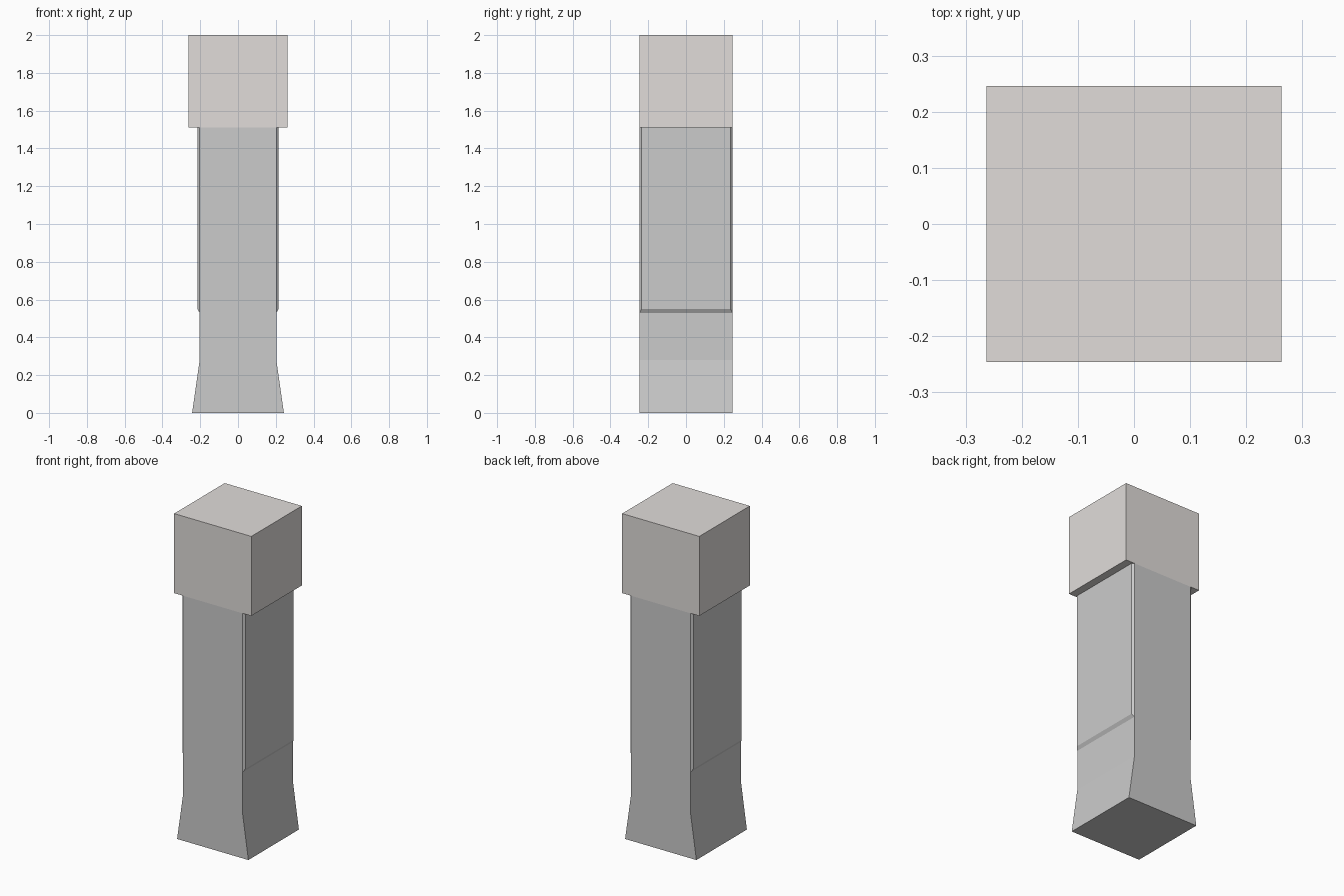
import bpy, bmesh

if "Cube" in bpy.data.objects:
    bpy.data.objects.remove(bpy.data.objects["Cube"])

DEPTH = 0.246      # half depth in y, shared by shaft and cap
NECK = 1.51        # height where the cap starts


def loft(name, start, end):
    """Solid joining two matching polygon rings."""
    bm = bmesh.new()
    a = [bm.verts.new(p) for p in start]
    b = [bm.verts.new(p) for p in end]
    bm.faces.new(a)
    bm.faces.new(b)
    for i in range(len(a)):
        j = (i + 1) % len(a)
        bm.faces.new((a[i], a[j], b[j], b[i]))
    bmesh.ops.recalc_face_normals(bm, faces=bm.faces)
    mesh = bpy.data.meshes.new(name)
    bm.to_mesh(mesh)
    bm.free()
    obj = bpy.data.objects.new(name, mesh)
    bpy.context.collection.objects.link(obj)
    return obj


def side_rect(x, y, z0, z1):
    return [(x, -y, z0), (x, y, z0), (x, y, z1), (x, -y, z1)]


# Shaft: front profile with a flared foot, extruded front to back
half = [(0.243, 0), (0.203, 0.28), (0.203, NECK)]
profile = half + [(-x, z) for x, z in reversed(half)]
loft("shaft", [(x, -DEPTH, z) for x, z in profile],
     [(x, DEPTH, z) for x, z in profile])

# Raised side panels with chamfered front, back and bottom edges
for side, label in ((1, "right"), (-1, "left")):
    loft(label + "_panel", side_rect(side * 0.203, DEPTH, 0.53, NECK),
         side_rect(side * 0.215, 0.235, 0.55, NECK))

# Cap block
cap = loft("cap", side_rect(-0.263, DEPTH, NECK, 2.0),
           side_rect(0.263, DEPTH, NECK, 2.0))
stone = bpy.data.materials.new("warm_stone")
stone.diffuse_color = (0.75, 0.72, 0.70, 1)
stone.use_nodes = True
stone.node_tree.nodes["Principled BSDF"].inputs["Base Color"].default_value = stone.diffuse_color
cap.data.materials.append(stone)
